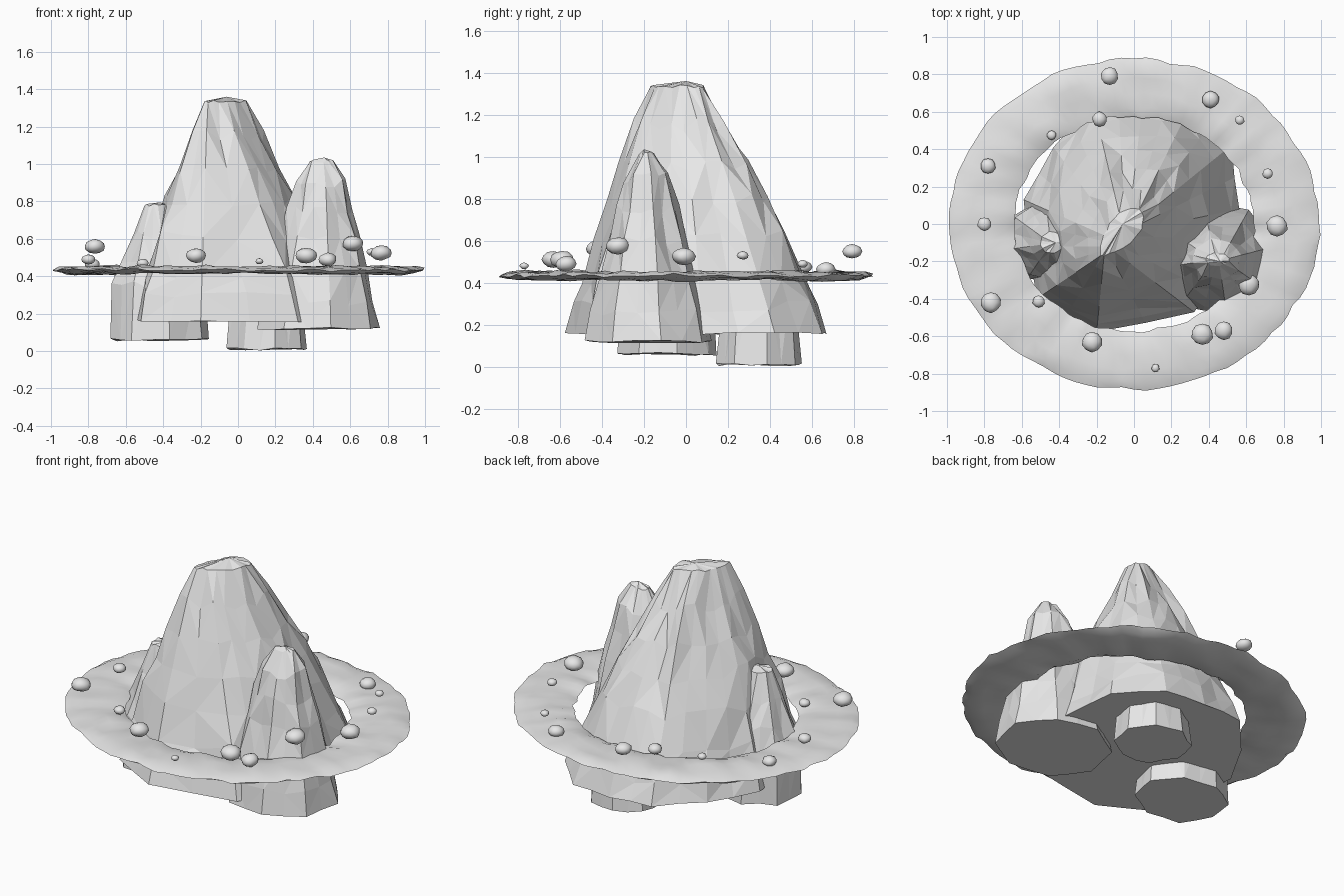
import bpy, bmesh, math, random
from mathutils import Vector, noise

if "Cube" in bpy.data.objects:
    bpy.data.objects.remove(bpy.data.objects["Cube"])

stone = bpy.data.materials.new("pale_grey_stone")
stone.diffuse_color = (0.8, 0.8, 0.8, 1)
stone.use_nodes = True
stone.node_tree.nodes["Principled BSDF"].inputs["Base Color"].default_value = stone.diffuse_color


def finish(name, bm, smooth=None):
    bmesh.ops.recalc_face_normals(bm, faces=bm.faces)
    me = bpy.data.meshes.new(name)
    bm.to_mesh(me)
    bm.free()
    me.materials.append(stone)
    ob = bpy.data.objects.new(name, me)
    bpy.context.collection.objects.link(ob)
    if smooth:
        bpy.context.view_layer.objects.active = ob
        ob.select_set(True)
        bpy.ops.object.shade_smooth_by_angle(angle=math.radians(smooth))
        ob.select_set(False)
    return ob


def polygon(cx, cy, rx, ry, n=8, turn=0.0):
    return [(cx + rx * math.cos(turn + math.tau * i / n),
             cy + ry * math.sin(turn + math.tau * i / n)) for i in range(n)]


def peak(name, base, top, levels, seed, apex, rough=0.010):
    """Rock loft from a top outline to a base outline; levels are (height, spread)."""
    rnd = random.Random(seed)
    bm = bmesh.new()
    rings = []
    n = len(base)
    for k, (z, spread) in enumerate(levels):
        ring = []
        for i in range(n * 2):
            a, b = i // 2, (i // 2 + (i % 2)) % n
            p_base = (Vector(base[a]) + Vector(base[b])) / 2
            p_top = (Vector(top[a]) + Vector(top[b])) / 2
            p = p_top.lerp(p_base, spread)
            inner = 0 < k < len(levels) - 1
            amount = rough * min(1, 0.2 + spread * 1.5) if inner else rough * 0.3
            p += (p_base - p_top).normalized() * rnd.uniform(-amount, amount)
            dz = rnd.uniform(-2.5, 2.5) * rough if inner else rnd.uniform(-1, 1) * 0.008
            ring.append(bm.verts.new((p.x, p.y, z + dz)))
        rings.append(ring)
    m = n * 2
    for upper, lower in zip(rings, rings[1:]):
        for i in range(m):
            j = (i + 1) % m
            a, b, c, d = upper[i], upper[j], lower[j], lower[i]
            if rnd.random() < 0.5:
                bm.faces.new((a, b, c)), bm.faces.new((a, c, d))
            else:
                bm.faces.new((a, b, d)), bm.faces.new((b, c, d))
    # Faceted crown and flat underside
    tip = bm.verts.new(apex)
    for i in range(m):
        bm.faces.new((rings[0][i], rings[0][(i + 1) % m], tip))
    bm.faces.new(rings[-1])
    return finish(name, bm)


# Main mountain
main_base = [(-0.52, -0.40), (-0.20, -0.58), (0.32, -0.47), (0.48, -0.25),
             (0.56, 0.08), (0.52, 0.42), (0.31, 0.65), (0.05, 0.67),
             (-0.22, 0.65), (-0.43, 0.41), (-0.59, 0.13), (-0.57, -0.12)]
main_top = [(-0.18, -0.17), (-0.16, -0.17), (-0.10, -0.15), (-0.02, -0.10),
            (0.04, -0.03), (0.05, 0.04), (0.03, 0.08), (-0.02, 0.08),
            (-0.08, 0.06), (-0.13, 0.00), (-0.16, -0.06), (-0.18, -0.12)]
peak("main_mountain", main_base, main_top,
     [(1.335, 0), (1.15, 0.18), (0.97, 0.36), (0.80, 0.52), (0.62, 0.67),
      (0.42, 0.82), (0.29, 0.91), (0.16, 1)], 3, (-0.06, 0.0, 1.36), 0.013)

# Side peaks
peak("right_peak", polygon(0.43, -0.18, 0.335, 0.31, 8, 0.2),
     polygon(0.445, -0.19, 0.065, 0.035, 8, 0.2),
     [(1.015, 0), (0.90, 0.27), (0.75, 0.42), (0.60, 0.55), (0.42, 0.74),
      (0.26, 0.88), (0.12, 1)], 5, (0.46, -0.20, 1.035))
peak("left_peak", polygon(-0.42, -0.09, 0.27, 0.24, 8, 0.2),
     polygon(-0.44, -0.10, 0.065, 0.06, 8, 0.2),
     [(0.78, 0), (0.62, 0.32), (0.48, 0.65), (0.35, 0.90), (0.06, 1)], 8, (-0.42, -0.10, 0.795))
peak("back_peak", polygon(0.155, 0.345, 0.22, 0.21, 8, 0.2),
     polygon(0.17, 0.36, 0.04, 0.04, 8, 0.2),
     [(0.72, 0), (0.60, 0.40), (0.40, 0.78), (0.01, 1)], 11, (0.17, 0.36, 0.74))

# Flat uneven rock ring: (position across the band, height)
bm = bmesh.new()
section = [(0, 0), (0.15, 0.013), (0.4, 0.018), (0.65, 0.018), (0.88, 0.012), (1, 0),
           (0.88, -0.015), (0.65, -0.018), (0.4, -0.018), (0.15, -0.014)]
STEPS = 96
loops = []
for s in range(STEPS):
    a = math.tau * s / STEPS
    u = Vector((math.cos(a), math.sin(a), 0))
    loop = []
    for t, h in section:
        edge = noise.noise(u * 7 + Vector((t * 2, 0, 4))) * 0.020
        x = u.x * (0.64 + 0.35 * t + edge)
        y = u.y * (0.575 + 0.31 * t + edge)
        z = 0.433 + h + noise.noise(Vector((x * 9, y * 9, 0.4 if h < 0 else 0))) * 0.018
        loop.append(bm.verts.new((x, y, z)))
    loops.append(loop)
for s in range(STEPS):
    p, q = loops[s], loops[(s + 1) % STEPS]
    for i in range(len(section)):
        j = (i + 1) % len(section)
        bm.faces.new((p[i], q[i], q[j], p[j]))
finish("floating_ring", bm, 40)

# Small rocks scattered over the ring: x, y, z, radius
rocks = [(-0.13, 0.79, 0.55, 0.047), (0.41, 0.665, 0.465, 0.046), (0.565, 0.555, 0.49, 0.025),
         (0.715, 0.27, 0.53, 0.028), (0.765, -0.01, 0.525, 0.057), (0.615, -0.325, 0.575, 0.057),
         (0.48, -0.57, 0.49, 0.050), (0.365, -0.59, 0.51, 0.058), (0.115, -0.77, 0.48, 0.022),
         (-0.225, -0.63, 0.51, 0.054), (-0.51, -0.415, 0.47, 0.032), (-0.765, -0.42, 0.56, 0.055),
         (-0.80, 0.0, 0.49, 0.037), (-0.78, 0.31, 0.465, 0.041), (-0.44, 0.475, 0.465, 0.025),
         (-0.185, 0.56, 0.475, 0.040)]
for k, (x, y, z, r) in enumerate(rocks):
    bm = bmesh.new()
    bmesh.ops.create_icosphere(bm, subdivisions=2, radius=1)
    for v in bm.verts:
        v.co *= 1 + 0.12 * noise.noise(v.co * 1.2 + Vector((k * 3.7, 0, 0)))
        v.co = Vector((x, y, z)) + Vector((v.co.x * r, v.co.y * r, v.co.z * r * 0.72))
    finish("ring_rock_%02d" % (k + 1), bm, 40)
